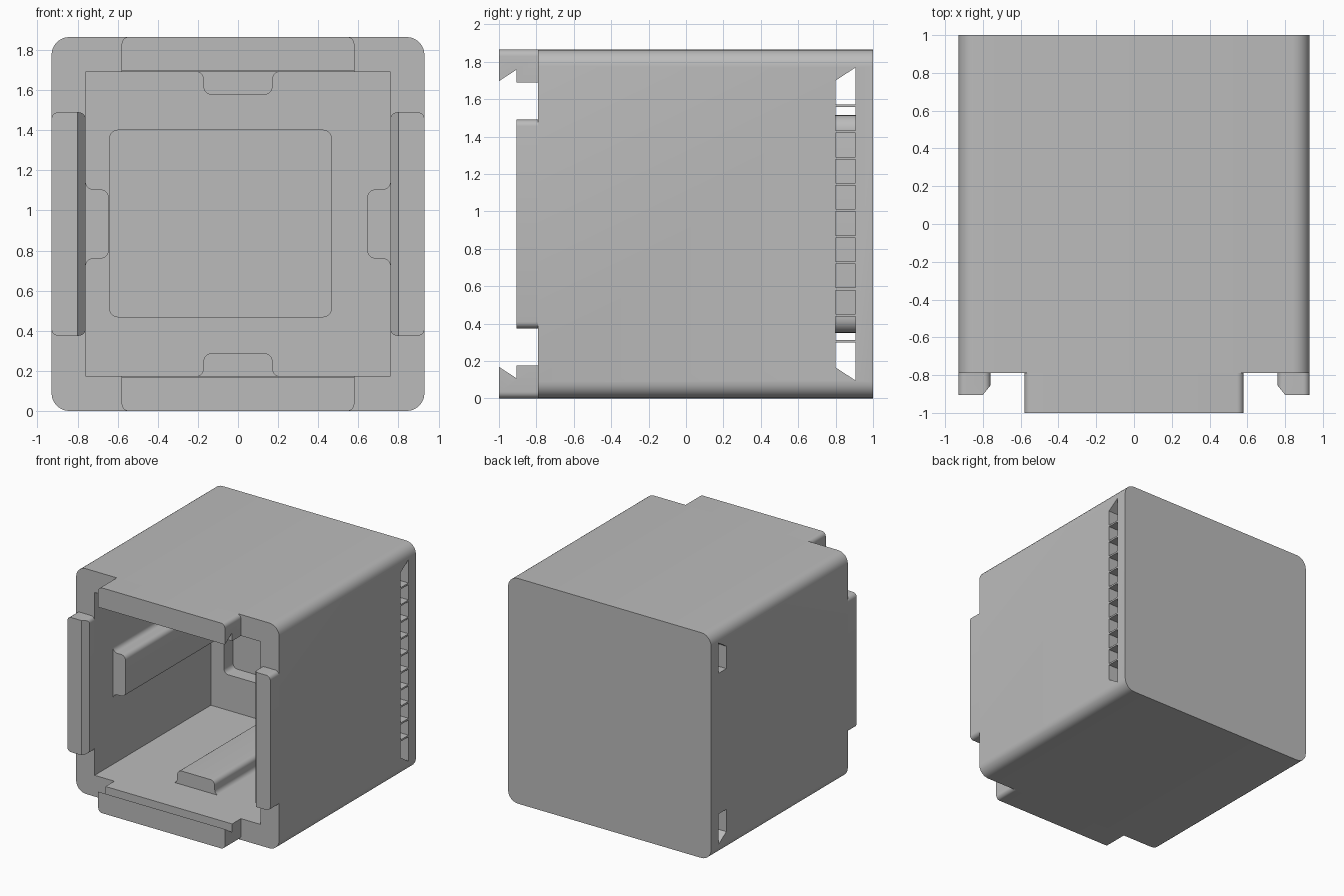
import bpy, bmesh, math
from mathutils import Vector, Matrix

old = bpy.data.objects.get("Cube")
if old:
    bpy.data.objects.remove(old, do_unlink=True)

HALF, TOP = 0.93, 1.865      # outer half width and height
INNER, MID = 0.76, TOP / 2   # cavity half width and centre height

grey = bpy.data.materials.new("plain_grey")
grey.use_nodes = True
grey.diffuse_color = (0.5, 0.5, 0.5, 1)
grey.node_tree.nodes["Principled BSDF"].inputs["Base Color"].default_value = (0.5, 0.5, 0.5, 1)


def rounded(points, steps=6):
    """Outline from (u, v, radius) corners, with arcs where radius > 0."""
    out = []
    for i, (u, v, r) in enumerate(points):
        p = Vector((u, v))
        if r == 0:
            out.append(p)
            continue
        a = (Vector(points[i - 1][:2]) - p).normalized()
        b = (Vector(points[(i + 1) % len(points)][:2]) - p).normalized()
        half = a.angle(b) / 2
        centre = p + (a + b).normalized() * r / math.sin(half)
        start = p + a * r / math.tan(half) - centre
        end = p + b * r / math.tan(half) - centre
        sweep = start.angle_signed(end)
        for k in range(steps + 1):
            out.append(centre + Matrix.Rotation(-sweep * k / steps, 2) @ start)
    return out


def prism(name, outline, axis, lo, hi):
    """Extrude an outline along x, y or z."""
    place = {"x": lambda p, t: (t, p.x, p.y),
             "y": lambda p, t: (p.x, t, p.y),
             "z": lambda p, t: (p.x, p.y, t)}[axis]
    bm = bmesh.new()
    face = bm.faces.new([bm.verts.new(place(p, lo)) for p in outline])
    new = bmesh.ops.extrude_face_region(bm, geom=[face])["geom"]
    shift = Vector(place(Vector((0, 0)), hi - lo))
    bmesh.ops.translate(bm, vec=shift, verts=[e for e in new if isinstance(e, bmesh.types.BMVert)])
    bmesh.ops.recalc_face_normals(bm, faces=bm.faces)
    mesh = bpy.data.meshes.new(name)
    bm.to_mesh(mesh)
    bm.free()
    mesh.materials.append(grey)
    obj = bpy.data.objects.new(name, mesh)
    bpy.context.collection.objects.link(obj)
    return obj


def rect(u0, u1, v0, v1, r=0.0):
    return rounded([(u0, v0, r), (u1, v0, r), (u1, v1, r), (u0, v1, r)])


def cut(obj, cutter):
    """Subtract the cutter, then delete it."""
    mod = obj.modifiers.new("cut", "BOOLEAN")
    mod.operation, mod.solver, mod.object = "DIFFERENCE", "EXACT", cutter
    bpy.context.view_layer.objects.active = obj
    bpy.ops.object.modifier_apply(modifier=mod.name)
    bpy.data.objects.remove(cutter, do_unlink=True)


def flat(*pts):
    return [Vector(p) for p in pts]


# Hollow housing, open at the front, with a shallow pocket in the back wall
parts = []
housing = prism("housing", rect(-HALF, HALF, 0, TOP, 0.09), "y", -0.79, 1)
cut(housing, prism("cavity", rect(-INNER, INNER, MID - 0.757, MID + 0.757), "y", -1.2, 0.73))
cut(housing, prism("pocket", rect(-0.64, 0.465, 0.47, 1.4, 0.04), "y", 0.6, 0.85))

# Channel through the back wall, wrapped round a solid core
channel = prism("channel", flat((0.8, 0.165), (0.905, 0.097), (0.905, 1.768), (0.8, 1.7)), "x", -1.2, 1.2)
cut(channel, prism("core", rect(-2, 0.585, 0.35, 1.515, 0.08), "y", 0.5, 1.2))
cut(housing, channel)
parts.append(housing)

# Thin bars across the open side of the channel
for k in range(10):
    z = 0.305 + 0.14 * k
    parts.append(prism(f"slot_bar_{k + 1}", rect(0.8, 0.905, z - 0.007, z + 0.007), "x", 0.55, 0.928))

# Guide ribs on the four inner walls
w, d, r = 0.172, 0.115, 0.04
profile = rounded([(-w - 0.045, 0, 0), (-w, 0, r), (-w, d, r), (w, d, r), (w, 0, r), (w + 0.045, 0, 0)])
for k, side in enumerate(("bottom", "left", "top", "right")):
    turn = Matrix.Rotation(math.pi / 2 * k, 2)
    outline = [turn @ Vector((p.x, p.y - INNER)) + Vector((0, MID)) for p in profile]
    parts.append(prism(f"{side}_rib", outline, "y", -0.55, 0.73))

# Top and bottom hooks with a barbed notch
for side, s in (("top", 1), ("bottom", -1)):
    def z(h):
        return MID + s * h
    hook = prism(f"{side}_hook", rounded([(-0.58, z(0.757), 0), (0.58, z(0.757), 0),
                                          (0.58, z(MID), 0.035), (-0.58, z(MID), 0.035)]), "y", -1, -0.79)
    cut(hook, prism("notch", flat((-1.01, z(0.757)), (-0.905, z(0.826)), (-0.905, z(0.7)), (-1.01, z(0.7))),
                    "x", -1, 1))
    parts.append(hook)

# Side tabs with a chamfered inner lip
for side, s in (("left", 1), ("right", -1)):
    tab = prism(f"{side}_tab", rect(*sorted((s * INNER, s * HALF)), 0.375, 1.49, 0.035), "y", -0.905, -0.79)
    cut(tab, prism("lip", flat((s * 0.804, -0.91), (s * 0.756, -0.85), (s * 0.7, -0.85), (s * 0.7, -0.91)),
                   "z", 0, 2))
    parts.append(tab)

# Smooth the rounded corners and keep the rest crisp
bpy.ops.object.select_all(action="DESELECT")
for obj in parts:
    obj.select_set(True)
bpy.context.view_layer.objects.active = housing
bpy.ops.object.shade_smooth_by_angle(angle=math.radians(25))
